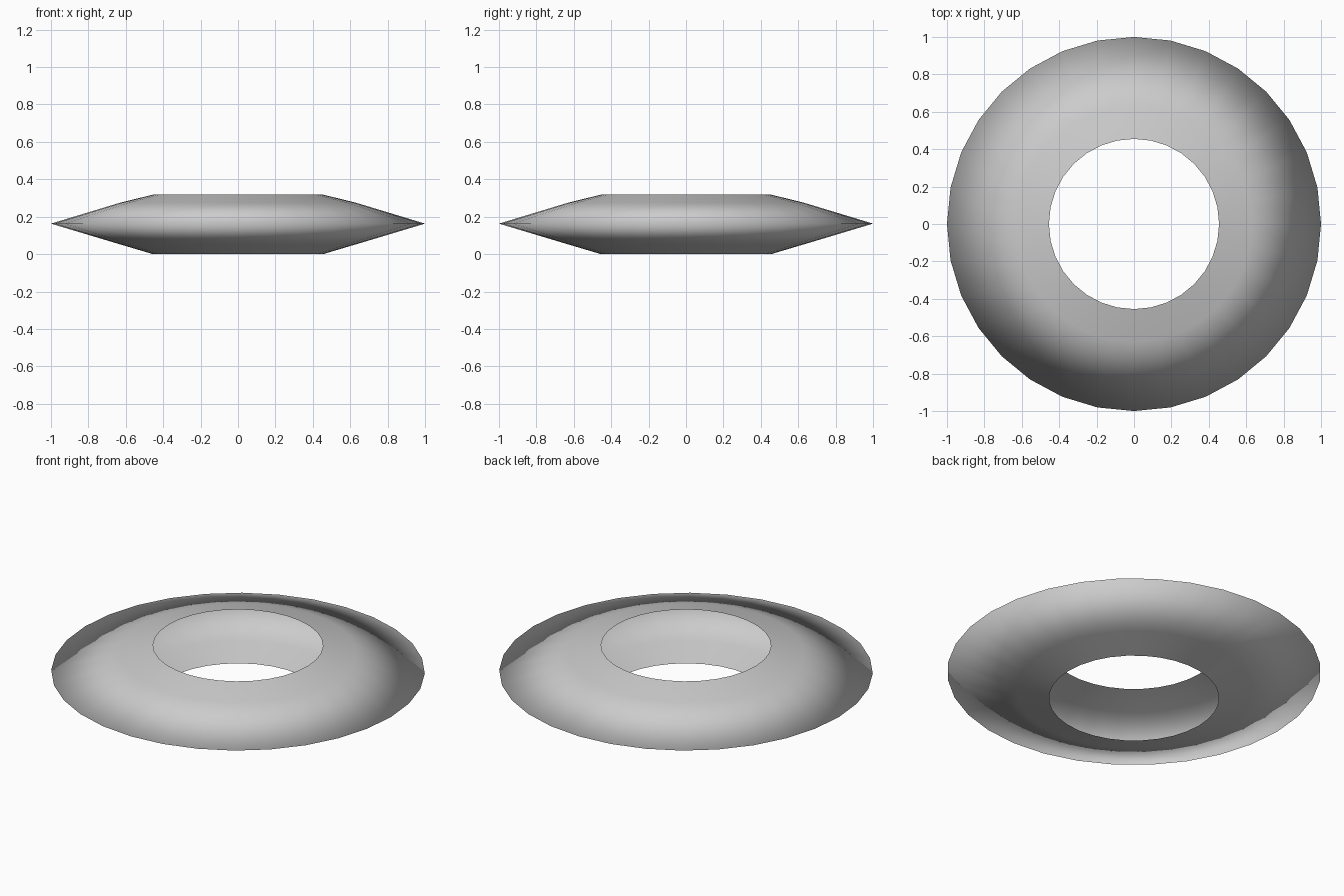
import bpy, math

if "Cube" in bpy.data.objects:
    bpy.data.objects.remove(bpy.data.objects["Cube"])

SEGMENTS = 32
# Open profile (radius, height): bottom hole edge -> sharp outer rim -> top hole edge
PROFILE = [(0.455, 0.0), (0.63, 0.052), (1.0, 0.163), (0.63, 0.275), (0.455, 0.318)]

# Hollow lens-shaped ring, lathed around z, open at the central hole
verts = [(r * math.cos(2 * math.pi * s / SEGMENTS),
          r * math.sin(2 * math.pi * s / SEGMENTS), z)
         for s in range(SEGMENTS) for r, z in PROFILE]
n = len(PROFILE)
faces = []
for s in range(SEGMENTS):
    a, b = s * n, ((s + 1) % SEGMENTS) * n
    faces += [(a + i, b + i, b + i + 1, a + i + 1) for i in range(n - 1)]

mesh = bpy.data.meshes.new("ring_shell")
mesh.from_pydata(verts, [], faces)
ring = bpy.data.objects.new("ring_shell", mesh)
bpy.context.collection.objects.link(ring)

# Smooth all over, including the outer rim
mesh.polygons.foreach_set("use_smooth", [True] * len(mesh.polygons))
mesh.update()
